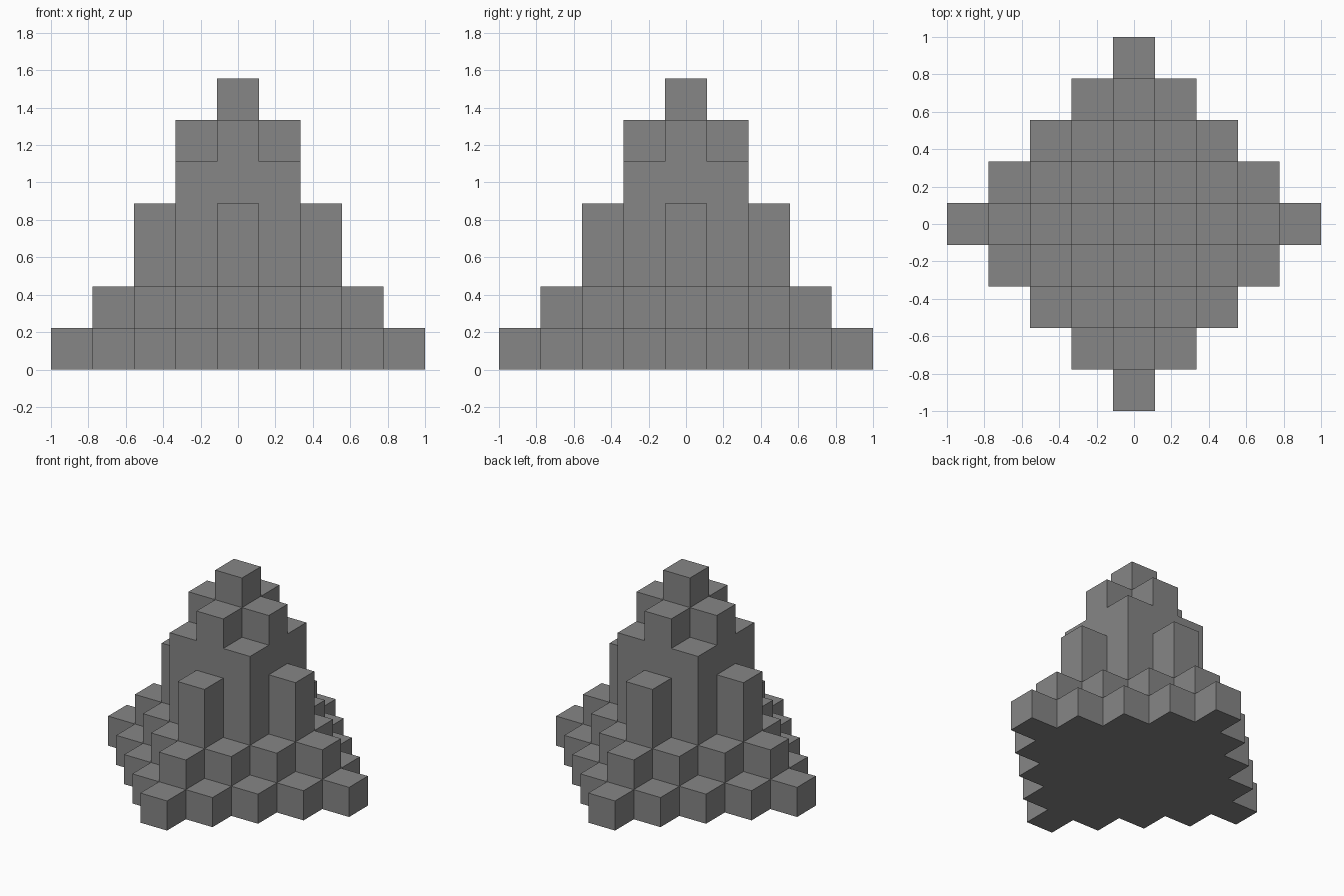
import bpy
import bmesh
import math
from mathutils import Vector

cube = bpy.data.objects.get("Cube")
if cube:
    bpy.data.objects.remove(cube, do_unlink=True)

UNIT = 2 / 9   # edge of one block
REACH = 4      # blocks from the centre to the tip of each arm


def height(i, j):
    """Column height in blocks, falling off with diagonal distance."""
    ring = abs(i) + abs(j)
    if ring > REACH:
        return 0
    if ring == 2:
        return 5 if i and j else 4   # corner pillars stand above axis pillars
    return {0: 7, 1: 6, 3: 2, 4: 1}[ring]


# Grey stone
stone = bpy.data.materials.new("Grey stone")
stone.use_nodes = True
colour = (0.24, 0.24, 0.24, 1)
stone.diffuse_color = colour
stone.node_tree.nodes["Principled BSDF"].inputs["Base Color"].default_value = colour

# Solid blocks stacked into columns
span = range(-REACH, REACH + 1)
blocks = {(i, j, k) for i in span for j in span for k in range(height(i, j))}

# Outer skin: a quad wherever a block meets open air
bm = bmesh.new()
axes = [Vector(a) for a in ((1, 0, 0), (0, 1, 0), (0, 0, 1))]
for block in blocks:
    centre = Vector(block) + Vector((0, 0, 0.5))
    for n in axes + [-a for a in axes]:
        if tuple(int(b + d) for b, d in zip(block, n)) in blocks:
            continue
        u = Vector((n.y, n.z, n.x))
        v = n.cross(u)
        corners = [centre + (n + u * s + v * t) / 2
                   for s, t in ((-1, -1), (1, -1), (1, 1), (-1, 1))]
        bm.faces.new([bm.verts.new(c * UNIT) for c in corners])

# Weld the skin and merge flat neighbouring quads
bmesh.ops.remove_doubles(bm, verts=bm.verts[:], dist=0.001)
bmesh.ops.dissolve_limit(bm, angle_limit=math.radians(1),
                         verts=bm.verts[:], edges=bm.edges[:])
bmesh.ops.recalc_face_normals(bm, faces=bm.faces[:])

mesh = bpy.data.meshes.new("stepped_pyramid")
bm.to_mesh(mesh)
bm.free()
mesh.materials.append(stone)
bpy.context.collection.objects.link(bpy.data.objects.new("stepped_pyramid", mesh))
